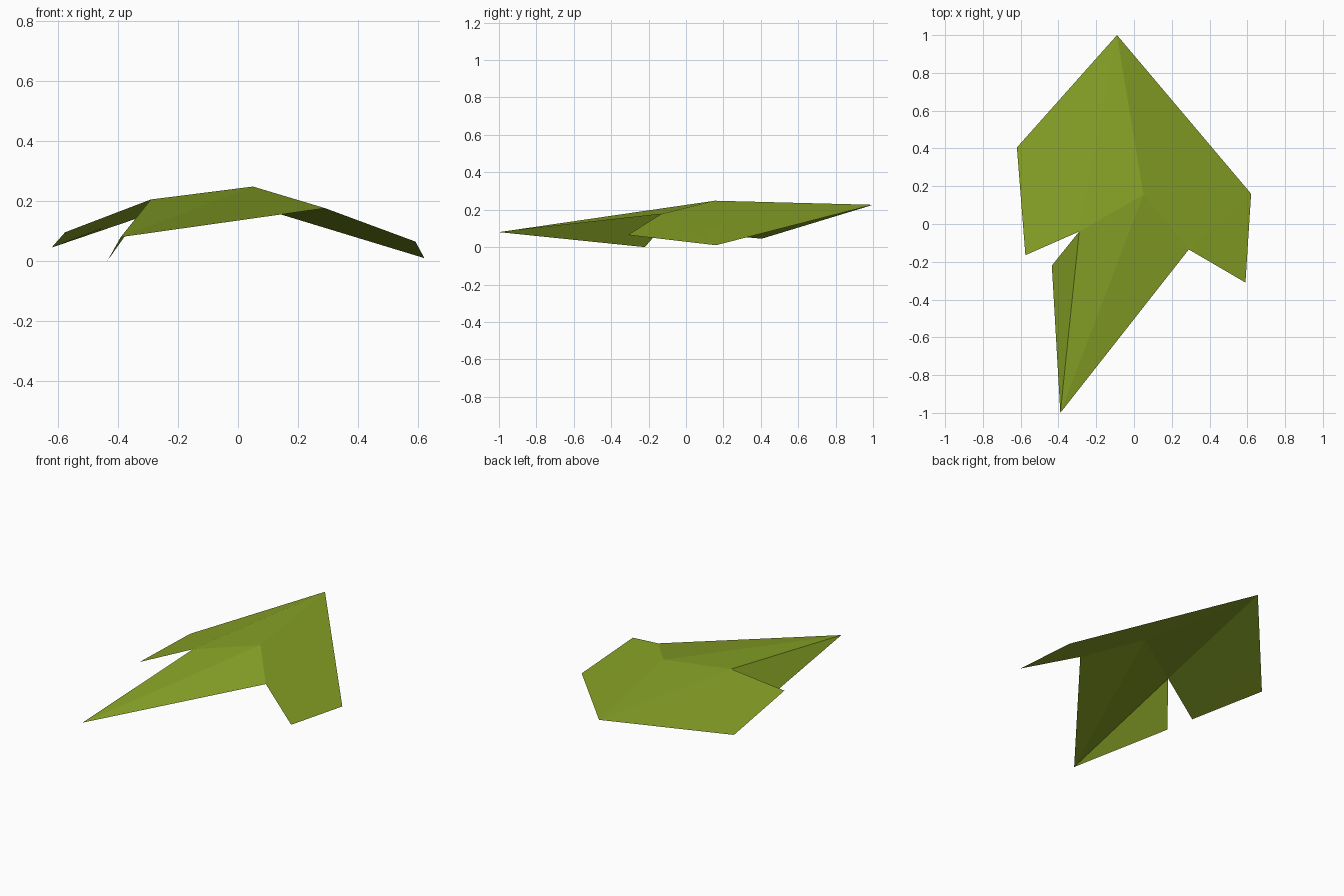
import bpy
import bmesh

cube = bpy.data.objects.get("Cube")
if cube:
    bpy.data.objects.remove(cube, do_unlink=True)

# One flat leaf green
green = bpy.data.materials.new("leaf_green")
green.use_nodes = True
colour = (0.25, 0.37, 0.02, 1.0)
green.diffuse_color = colour
bsdf = next(n for n in green.node_tree.nodes if n.type == "BSDF_PRINCIPLED")
bsdf.inputs["Base Color"].default_value = colour
bsdf.inputs["Roughness"].default_value = 0.9

# Key points of the folded leaf outline
points = {
    "back_tip": (-0.09, 1.0, 0.226),
    "peak": (0.05, 0.155, 0.248),
    "front_tip": (-0.39, -1.0, 0.08),
    "right_notch": (-0.29, -0.04, 0.205),
    "right_front_barb": (-0.575, -0.165, 0.096),
    "right_inner": (-0.45, 0.47, 0.109),
    "right_back_barb": (-0.62, 0.405, 0.045),
    "flap_corner": (-0.435, -0.22, 0.0),
    "left_notch": (0.29, -0.135, 0.176),
    "left_front_barb": (0.59, -0.31, 0.065),
    "left_inner": (0.38, 0.20, 0.107),
    "left_back_barb": (0.62, 0.16, 0.01),
}

# Folded panels, each a flat polygon, wound to face up
panels = [
    "back_tip right_notch peak",
    "back_tip right_back_barb right_inner right_front_barb right_notch",
    "back_tip peak left_notch left_front_barb left_inner left_back_barb",
    "peak right_notch front_tip",
    "peak front_tip left_notch",
    "right_notch flap_corner front_tip",
]

bm = bmesh.new()
verts = {name: bm.verts.new(co) for name, co in points.items()}
for panel in panels:
    bm.faces.new([verts[name] for name in panel.split()])
# Split the notched panels cleanly along their folds
bmesh.ops.triangulate(bm, faces=bm.faces[:])
bm.normal_update()

mesh = bpy.data.meshes.new("folded_leaf")
bm.to_mesh(mesh)
bm.free()
mesh.materials.append(green)
leaf = bpy.data.objects.new("folded_leaf", mesh)
bpy.context.collection.objects.link(leaf)
